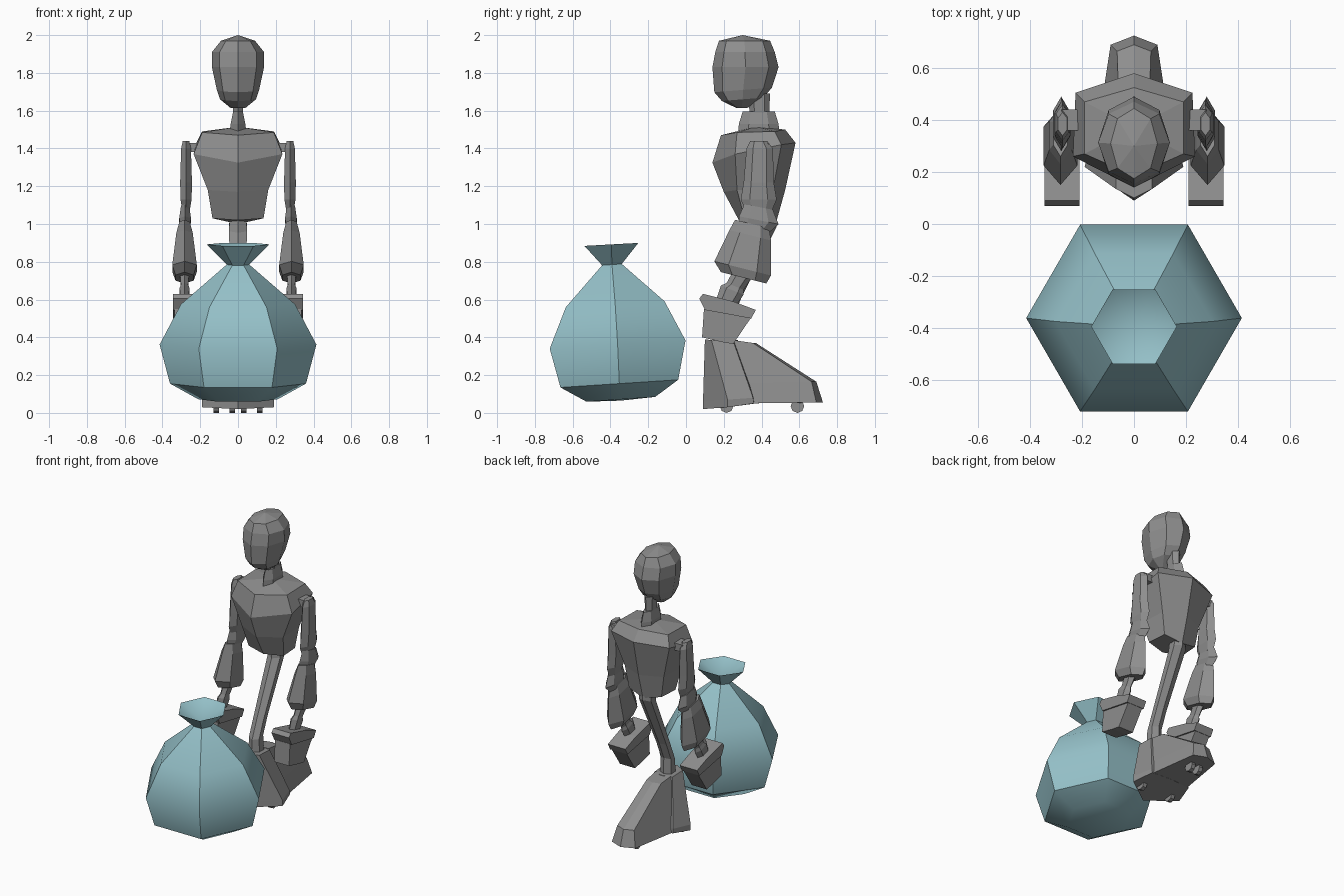
import bpy, bmesh, math
from mathutils import Vector


def material(name, rgb):
    m = bpy.data.materials.new(name)
    m.diffuse_color = (*rgb, 1)
    return m


GREY = material("grey", (0.27, 0.27, 0.27))
TEAL = material("pale teal", (0.30, 0.53, 0.58))


def loft(name, rings, mat=GREY):
    """Skin a list of equal rings; single-point rings become apexes, open ends are capped."""
    bm = bmesh.new()
    vs = [[bm.verts.new(p) for p in r] for r in rings]
    for a, b in zip(vs, vs[1:]):
        n = max(len(a), len(b))
        for i in range(n):
            j = (i + 1) % n
            if len(a) == 1:
                bm.faces.new((a[0], b[i], b[j]))
            elif len(b) == 1:
                bm.faces.new((a[i], a[j], b[0]))
            else:
                bm.faces.new((a[i], a[j], b[j], b[i]))
    for r in (vs[0], vs[-1]):
        if len(r) > 2:
            bm.faces.new(r)
    bmesh.ops.recalc_face_normals(bm, faces=bm.faces)
    me = bpy.data.meshes.new(name)
    bm.to_mesh(me)
    bm.free()
    me.materials.append(mat)
    ob = bpy.data.objects.new(name, me)
    bpy.context.collection.objects.link(ob)
    return ob


def ring(x, y, z, rx, ry, n=6, tilt=0.0, start=90):
    """Polygon ring; tilt is the rise in z per unit of y."""
    pts = []
    for i in range(n):
        a = math.radians(start + 360 * i / n)
        dy = ry * math.sin(a)
        pts.append(Vector((x + rx * math.cos(a), y + dy, z + tilt * dy)))
    return pts


def sym(half):
    """Mirror a front-to-back half outline (first and last points on x = 0)."""
    return [Vector(p) for p in half] + [Vector((-x, y, z)) for x, y, z in half[-2:0:-1]]


def slab(name, outline, x0, x1):
    """Side outline in (y, z) extruded from x0 to x1."""
    return loft(name, [[(x, y, z) for y, z in outline] for x in (x0, x1)])


# Sack: hexagonal rings, pinched neck and open funnel top
sack = [[Vector((0, -0.345, 0.065))]]
for y, z, r, t in ((-0.345, 0.072, 0.21, 0.07), (-0.353, 0.155, 0.36, 0.065),
                   (-0.362, 0.362, 0.415, 0.06), (-0.375, 0.575, 0.302, 0.06),
                   (-0.392, 0.785, 0.06, 0.07), (-0.395, 0.892, 0.165, 0.055)):
    sack.append(ring(0, y, z, r, r, 6, t, 0))
sack.append([Vector((0, -0.392, 0.80))])
ob = loft("sack", sack, TEAL)
bpy.context.view_layer.objects.active = ob
ob.select_set(True)
bpy.ops.object.shade_smooth_by_angle(angle=math.radians(40))

# Head
loft("head", [ring(0, 0.295, 1.615, 0.04, 0.03, 8)] +
     [ring(0, (f + b) / 2, z, rx, (b - f) / 2, 8, t) for z, f, b, rx, t in (
         (1.66, 0.19, 0.41, 0.095, 0.08), (1.71, 0.15, 0.455, 0.112, 0.08),
         (1.83, 0.14, 0.49, 0.138, 0), (1.91, 0.155, 0.47, 0.138, 0),
         (1.97, 0.175, 0.445, 0.09, 0))] + [[Vector((0, 0.30, 2.0))]])

# Neck
loft("lower_neck", [ring(0, 0.385, 1.48, 0.045, 0.11), ring(0, 0.385, 1.53, 0.045, 0.105),
                    ring(0, 0.385, 1.595, 0.03, 0.085)])
loft("upper_neck", [ring(0, 0.39, 1.57, 0.03, 0.05), ring(0, 0.385, 1.69, 0.035, 0.06)])

# Torso
loft("torso", [
    sym([(0, 0.28, 1.02), (0.135, 0.31, 1.03), (0.125, 0.45, 1.03), (0, 0.475, 1.0)]),
    sym([(0, 0.20, 1.17), (0.16, 0.27, 1.18), (0.15, 0.46, 1.18), (0, 0.525, 1.18)]),
    sym([(0, 0.14, 1.325), (0.235, 0.26, 1.37), (0.225, 0.505, 1.42), (0, 0.58, 1.43)]),
    sym([(0, 0.185, 1.47), (0.19, 0.27, 1.485), (0.19, 0.47, 1.49), (0, 0.525, 1.50)]),
    [Vector((0, 0.37, 1.515))]])

# Spine
loft("spine", [ring(0, y, z, r, r, 6, 0.3) for y, z, r in (
    (0.43, 1.06, 0.05), (0.425, 0.97, 0.055), (0.25, 0.60, 0.045),
    (0.20, 0.48, 0.045), (0.20, 0.36, 0.05))])

# Base: tapered column and long rear wedge
loft("base_column", [
    sym([(0, 0.09, 0.02), (0.19, 0.22, 0.03), (0.15, 0.36, 0.05), (0, 0.37, 0.05)]),
    sym([(0, 0.09, 0.06), (0.19, 0.22, 0.07), (0.15, 0.355, 0.08), (0, 0.365, 0.08)]),
    sym([(0, 0.10, 0.39), (0.07, 0.135, 0.385), (0.07, 0.25, 0.38), (0, 0.275, 0.385)])])
loft("base_wedge", [
    sym([(0, 0.26, 0.045), (0.15, 0.30, 0.05), (0.09, 0.69, 0.055), (0, 0.725, 0.055)]),
    sym([(0, 0.26, 0.16), (0.12, 0.30, 0.16), (0.065, 0.665, 0.165), (0, 0.69, 0.165)]),
    sym([(0, 0.25, 0.385), (0.06, 0.25, 0.385), (0.055, 0.355, 0.37), (0, 0.37, 0.37)])])

for s, side in ((-1, "left"), (1, "right")):
    # Rollers under the base
    for x, y, part in ((0.115, 0.215, "front"), (0.03, 0.59, "rear")):
        loft(f"{side}_{part}_roller", [[(s * x + d, y + 0.036 * math.sin(a), 0.036 + 0.036 * math.cos(a))
             for a in (k * math.pi / 4 for k in range(8))] for d in (-0.014, 0.014)])

    # Shoulder peg and upper arm
    slab(f"{side}_shoulder_peg", [(0.36, 1.38), (0.44, 1.38), (0.44, 1.43), (0.36, 1.43)], s * 0.19, s * 0.28)
    c = s * 0.275
    loft(f"{side}_upper_arm", [ring(c, y, z, rx, ry) for y, z, rx, ry in (
        (0.385, 1.07, 0.022, 0.07), (0.385, 1.13, 0.034, 0.095), (0.385, 1.22, 0.036, 0.08),
        (0.39, 1.40, 0.03, 0.07), (0.385, 1.44, 0.02, 0.045))])
    # Elbow, forearm and wrist
    loft(f"{side}_elbow", [ring(c + s * 0.005, y, z, rx, ry, 6, -0.2) for y, z, rx, ry in (
        (0.36, 0.97, 0.025, 0.08), (0.385, 1.02, 0.036, 0.105), (0.385, 1.09, 0.025, 0.075))])
    loft(f"{side}_forearm", [ring(c + s * 0.008, y, z, rx, ry, 6, -0.25) for y, z, rx, ry in (
        (0.305, 0.715, 0.055, 0.12), (0.30, 0.765, 0.075, 0.15),
        (0.34, 0.94, 0.05, 0.11), (0.35, 1.00, 0.032, 0.09))])
    loft(f"{side}_wrist", [ring(c + s * 0.008, y, z, rx, ry, 6, -0.4) for y, z, rx, ry in (
        (0.21, 0.58, 0.025, 0.05), (0.245, 0.65, 0.03, 0.06),
        (0.26, 0.67, 0.022, 0.045), (0.31, 0.75, 0.03, 0.05))])
    # Hand: palm plate over a tapered finger block
    slab(f"{side}_palm", [(0.07, 0.605), (0.09, 0.63), (0.25, 0.59), (0.37, 0.545), (0.345, 0.50),
                          (0.10, 0.545)], s * 0.21, s * 0.345)
    slab(f"{side}_fingers", [(0.095, 0.55), (0.345, 0.505), (0.25, 0.365), (0.19, 0.375), (0.085, 0.40)],
         s * 0.22, s * 0.335)
